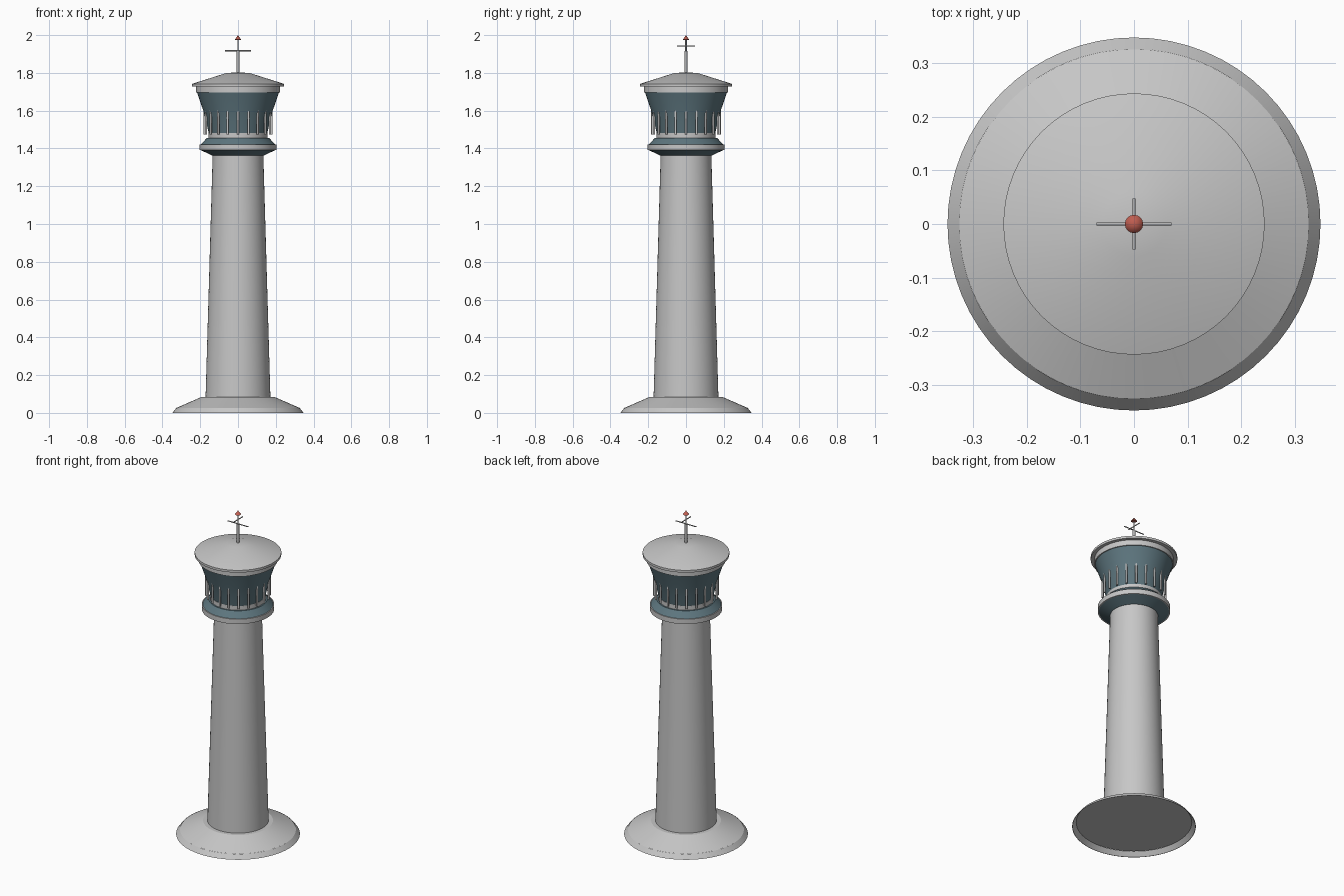
import bpy, math
from mathutils import Vector

cube = bpy.data.objects.get("Cube")
if cube:
    bpy.data.objects.remove(cube, do_unlink=True)


def material(name, rgb):
    m = bpy.data.materials.new(name)
    m.use_nodes = True
    m.diffuse_color = (*rgb, 1)
    m.node_tree.nodes["Principled BSDF"].inputs["Base Color"].default_value = (*rgb, 1)
    return m


concrete = material("pale concrete", (0.57, 0.57, 0.57))
glass = material("teal glass", (0.11, 0.18, 0.21))
metal = material("grey metal", (0.45, 0.45, 0.45))
red = material("beacon red", (0.52, 0.11, 0.08))


def finish(obj, name, mat, angle=22):
    obj.name = name
    obj.data.materials.append(mat)
    bpy.ops.object.select_all(action="DESELECT")
    obj.select_set(True)
    bpy.context.view_layer.objects.active = obj
    bpy.ops.object.shade_smooth_by_angle(angle=math.radians(angle))
    return obj


def lathe(name, profile, mat, sides=64):
    """Revolve (radius, height) points about the z axis, listed bottom to top outside."""
    verts, faces, rings = [], [], []
    for r, z in profile:
        start = len(verts)
        count = sides if r > 0 else 1
        for i in range(count):
            a = math.tau * i / sides
            verts.append((r * math.cos(a), r * math.sin(a), z))
        rings.append([start + i % count for i in range(sides)])
    for low, high in zip(rings, rings[1:]):
        for i in range(sides):
            j = (i + 1) % sides
            quad = [low[i], low[j], high[j], high[i]]
            faces.append(list(dict.fromkeys(quad)))
    mesh = bpy.data.meshes.new(name)
    mesh.from_pydata(verts, [], faces)
    obj = bpy.data.objects.new(name, mesh)
    bpy.context.collection.objects.link(obj)
    return finish(obj, name, mat)


def rod(name, start, end, radius, mat, sides=10):
    a, b = Vector(start), Vector(end)
    bpy.ops.mesh.primitive_cylinder_add(vertices=sides, radius=radius,
                                        depth=(b - a).length, location=(a + b) / 2)
    obj = bpy.context.object
    obj.rotation_euler = (b - a).to_track_quat("Z", "Y").to_euler()
    return finish(obj, name, mat, 40)


# Foundation: sloped apron, with a flared skirt around a recessed underside
lathe("foundation", [(0, 0.027), (0.325, 0.027), (0.196, 0.083), (0, 0.083)], concrete)
lathe("foundation_skirt", [(0.324, 0.026), (0.345, 0), (0.347, 0), (0.326, 0.027)], concrete)

# Tapered shaft
lathe("shaft", [(0, 0.07), (0.172, 0.07), (0.134, 1.37), (0, 1.37)], concrete)

# Gallery collar: teal slopes above and below a pale band
lathe("collar_underside", [(0, 1.362), (0.137, 1.362), (0.198, 1.392), (0, 1.392)], glass)
lathe("collar_band", [(0, 1.391), (0.203, 1.391), (0.203, 1.421), (0, 1.421)], concrete)
lathe("collar_top", [(0, 1.42), (0.198, 1.42), (0.165, 1.455), (0, 1.455)], glass)
lathe("cab_sill", [(0, 1.454), (0.156, 1.454), (0.156, 1.481), (0, 1.481)], concrete)

# Flared control cab
lathe("cab_glass", [(0, 1.48), (0.155, 1.48), (0.168, 1.54), (0.184, 1.6),
                    (0.217, 1.697), (0, 1.697)], glass)

# Upright posts around the cab
POSTS = 20
for i in range(POSTS):
    a = math.tau * i / POSTS
    x, y = 0.178 * math.cos(a), 0.178 * math.sin(a)
    rod(f"cab_post_{i + 1}", (x, y, 1.475), (x, y, 1.605), 0.006, concrete)

# Roof
lathe("roof_fascia", [(0, 1.695), (0.222, 1.695), (0.222, 1.73), (0, 1.73)], concrete)
lathe("roof", [(0, 1.728), (0.243, 1.728), (0.243, 1.742), (0.06, 1.8), (0, 1.802)], concrete)

# Antenna mast with two crossbars and a red beacon
rod("mast_lower", (0, 0, 1.79), (0, 0, 1.915), 0.008, metal)
rod("mast_upper", (0, 0, 1.91), (0, 0, 1.98), 0.004, metal)
rod("crossbar_wide", (-0.07, 0, 1.917), (0.07, 0, 1.917), 0.003, metal)
rod("crossbar_narrow", (0, -0.047, 1.943), (0, 0.047, 1.943), 0.003, metal)
lathe("beacon", [(0, 1.972), (0.017, 1.976), (0, 2.0)], red, 16)
